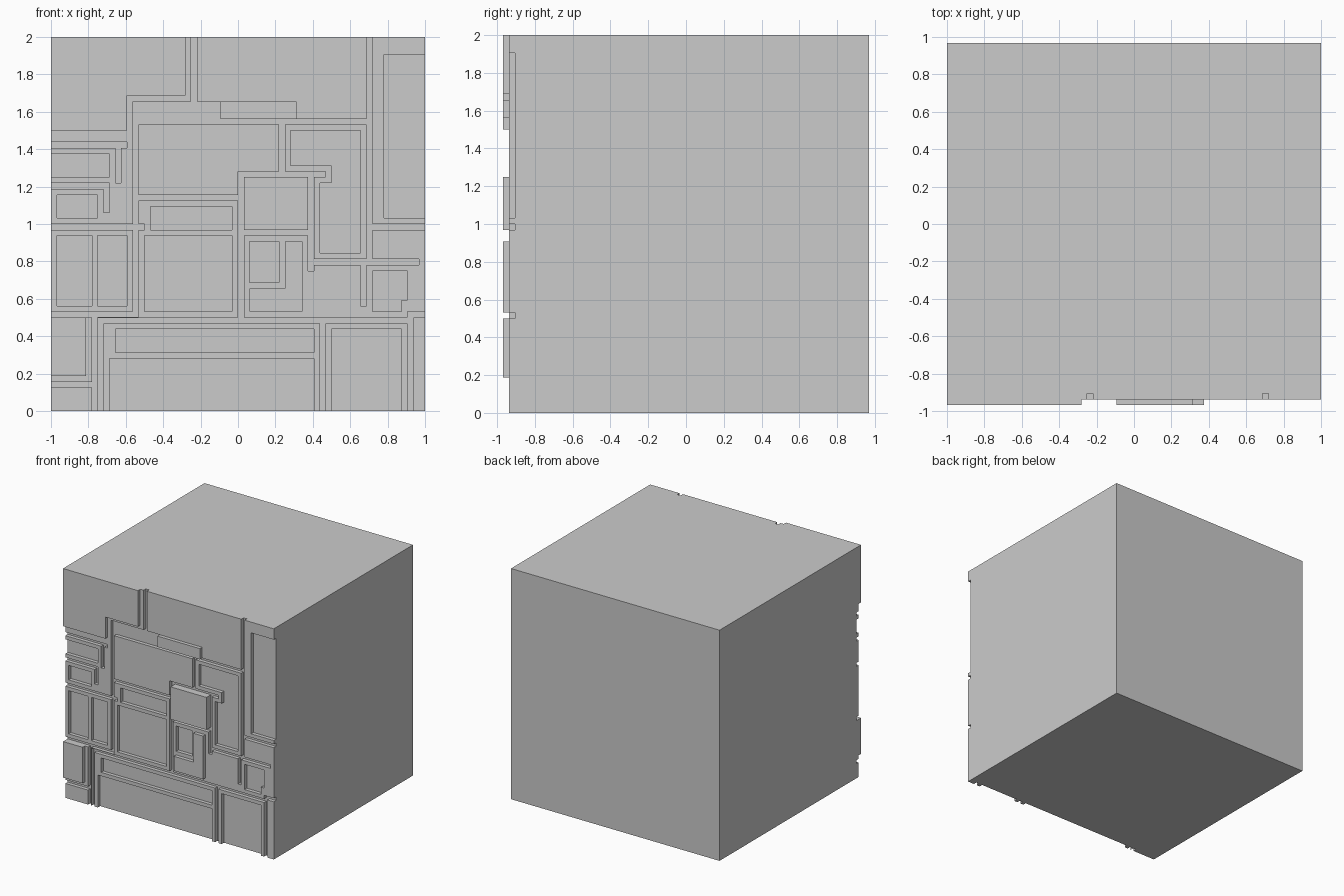
import bpy, bmesh

if "Cube" in bpy.data.objects:
    bpy.data.objects.remove(bpy.data.objects["Cube"])

N = 64                # front face is laid out on a 64 x 64 cell grid
U = 2 / N             # one cell; also one step of relief
BACK = 0.96875
MID = -0.9375         # y of the normal front surface

level = [[0] * N for _ in range(N)]   # relief per cell: -1 sunk, 0 flush, 1 raised


def paint(value, *rects):
    for x0, x1, z0, z1 in rects:
        for i in range(x0, x1):
            for k in range(z0, z1):
                level[i][k] = value


# grooves (x0, x1, z0, z1 in cells)
paint(-1,
      (24, 25, 53, 64), (14, 29, 49, 53), (14, 54, 49, 50), (54, 55, 25, 64),   # top network
      (14, 15, 16, 53), (15, 33, 36, 37), (39, 40, 40, 50), (32, 47, 40, 41),
      (32, 33, 16, 41), (33, 45, 30, 31), (44, 45, 24, 41), (45, 63, 25, 26),
      (53, 54, 18, 26), (55, 64, 31, 32),
      (0, 13, 45, 46), (11, 12, 39, 46), (0, 10, 38, 39), (9, 10, 34, 39),      # left side
      (0, 16, 31, 32), (0, 15, 16, 17), (7, 8, 0, 17), (0, 8, 4, 5),
      (8, 9, 0, 16), (8, 62, 15, 16), (46, 47, 0, 16), (61, 62, 0, 17),         # bottom
      (61, 64, 16, 17))

# sunk panels
paint(-1,
      (0, 10, 40, 44), (1, 8, 33, 37), (1, 7, 18, 30), (8, 13, 18, 30),
      (17, 31, 31, 35), (16, 31, 17, 30), (57, 64, 33, 61),
      (41, 53, 42, 48), (48, 53, 39, 42), (46, 53, 27, 39),
      (55, 60, 17, 24), (60, 61, 19, 24),
      (11, 45, 10, 14), (10, 45, 0, 9), (48, 60, 0, 14))

# raised panels
paint(1, (0, 23, 54, 64), (0, 13, 48, 54), (29, 42, 50, 53),
      (33, 44, 31, 40), (0, 6, 6, 16), (34, 43, 17, 29))
# stepped panel: flush corner with a sunk square
paint(0, (34, 40, 21, 29))
paint(-1, (34, 39, 22, 29))


def build_block():
    bm = bmesh.new()

    def face(*pts):
        bm.faces.new([bm.verts.new((-1 + a * U, y, c * U)) for a, y, c in pts])

    def depth(i, k):
        if 0 <= i < N and 0 <= k < N:
            return MID - level[i][k] * U
        return BACK           # outside the face: wall runs to the back

    # relief surface and its step walls
    for i in range(N):
        for k in range(N):
            y = depth(i, k)
            face((i, y, k), (i + 1, y, k), (i + 1, y, k + 1), (i, y, k + 1))
            for di, dk, p, q in ((1, 0, (i + 1, k), (i + 1, k + 1)),
                                 (-1, 0, (i, k + 1), (i, k)),
                                 (0, 1, (i + 1, k + 1), (i, k + 1)),
                                 (0, -1, (i, k), (i + 1, k))):
                w = depth(i + di, k + dk)
                if w > y:
                    face((p[0], y, p[1]), (p[0], w, p[1]),
                         (q[0], w, q[1]), (q[0], y, q[1]))
    # back
    face((0, BACK, 0), (0, BACK, N), (N, BACK, N), (N, BACK, 0))

    bmesh.ops.remove_doubles(bm, verts=bm.verts, dist=1e-5)
    bmesh.ops.dissolve_limit(bm, angle_limit=0.01, verts=bm.verts, edges=bm.edges)
    bmesh.ops.recalc_face_normals(bm, faces=bm.faces)
    me = bpy.data.meshes.new("panelled_block")
    bm.to_mesh(me)
    bm.free()
    bpy.context.collection.objects.link(bpy.data.objects.new("panelled_block", me))


def thin_wall(name, x, z, sx, sz):
    bpy.ops.mesh.primitive_cube_add(size=1, location=(x, MID + U / 2, z))
    ob = bpy.context.object
    ob.name = name
    ob.scale = (sx, U, sz)


build_block()
# thin dividers between the paired grooves at lower left
thin_wall("groove_divider_vertical", -1 + 8 * U, 8 * U, 0.004, 16 * U)
thin_wall("groove_divider_horizontal", -1 + 11.5 * U, 16 * U, 7 * U, 0.004)
